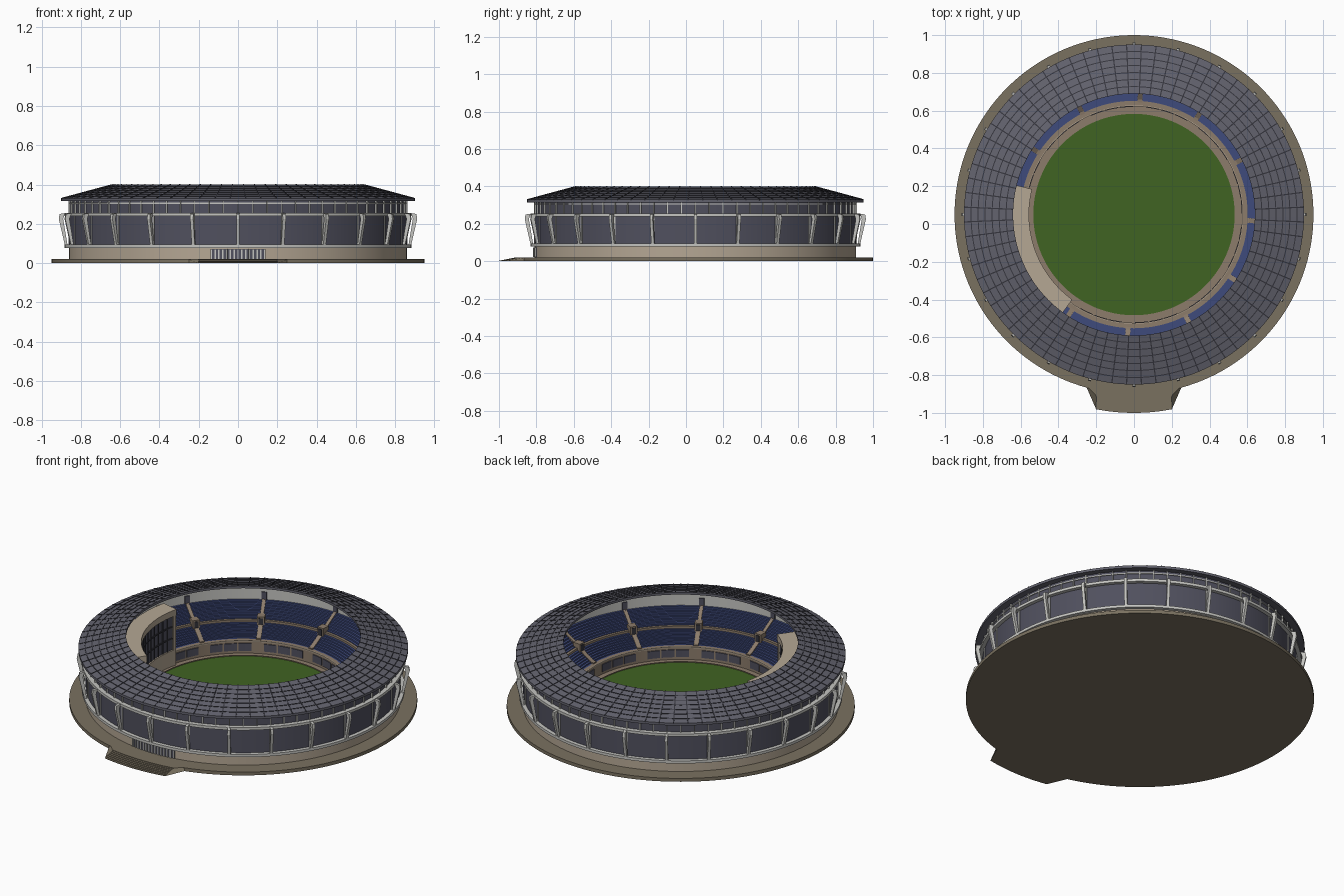
import bpy, bmesh, math
from math import radians, sin, cos

if "Cube" in bpy.data.objects:
    bpy.data.objects.remove(bpy.data.objects["Cube"])

CY = 0.05          # centre of the bowl


def material(name, hexcol):
    m = bpy.data.materials.new(name)
    c = [int(hexcol[i:i + 2], 16) / 255 for i in (0, 2, 4)]
    m.diffuse_color = [((v + 0.055) / 1.055) ** 2.4 if v > 0.04 else v / 12.92 for v in c] + [1]
    m.use_nodes = True
    m.node_tree.nodes["Principled BSDF"].inputs["Base Color"].default_value = m.diffuse_color
    return m


PAVING = material("paving", "7a7160")
BEIGE = material("beige_stone", "b5a794")
ROOF = material("roof_grey", "62626d")
SEAM = material("seam_dark", "35353d")
GLASS = material("dark_glass", "50505e")
TRIM = material("light_trim", "c4c4c0")
SEAT = material("seat_blue", "3f4b7c")
GRASS = material("grass", "406322")
TRACK = material("track_tan", "8c7c6b")


def finish(name, bm, mat, smooth=False):
    bmesh.ops.recalc_face_normals(bm, faces=bm.faces)
    me = bpy.data.meshes.new(name)
    bm.to_mesh(me)
    bm.free()
    me.materials.append(mat)
    ob = bpy.data.objects.new(name, me)
    bpy.context.collection.objects.link(ob)
    if smooth:
        bpy.ops.object.select_all(action='DESELECT')
        ob.select_set(True)
        bpy.context.view_layer.objects.active = ob
        bpy.ops.object.shade_smooth_by_angle(angle=radians(15))
    return ob


def lathe(name, prof, mat, a0=0, a1=360, n=144, bm=None):
    """Revolve a closed (r, z) profile about the bowl axis; caps partial sweeps."""
    own = bm is None
    bm = bm or bmesh.new()
    full = a1 - a0 >= 360
    rings = []
    for i in range(n if full else n + 1):
        a = radians(a0 + (a1 - a0) * i / n)
        rings.append([bm.verts.new((r * cos(a), CY + r * sin(a), z)) for r, z in prof])
    k = len(prof)
    for i in range(n):
        p, q = rings[i], rings[(i + 1) % len(rings)]
        for j in range(k):
            bm.faces.new((p[j], p[(j + 1) % k], q[(j + 1) % k], q[j]))
    if not full:
        bm.faces.new(rings[0])
        bm.faces.new(rings[-1])
    if own:
        return finish(name, bm, mat, True)


def box_prof(r0, r1, z0, z1):
    return [(r0, z0), (r1, z0), (r1, z1), (r0, z1)]


def radial(name, prof, width, angles, mat):
    """Extrude an (r, z) profile sideways and repeat it at the given angles."""
    bm = bmesh.new()
    for d in angles:
        a = radians(d)
        sides = []
        for s in (-width / 2, width / 2):
            sides.append([bm.verts.new((r * cos(a) - s * sin(a), CY + r * sin(a) + s * cos(a), z))
                          for r, z in prof])
        k = len(prof)
        for j in range(k):
            bm.faces.new((sides[0][j], sides[0][(j + 1) % k], sides[1][(j + 1) % k], sides[1][j]))
        bm.faces.new(sides[0])
        bm.faces.new(sides[1])
    return finish(name, bm, mat)


def disc(name, r, z0, z1, mat):
    bm = bmesh.new()
    bmesh.ops.create_cone(bm, cap_ends=True, segments=144, radius1=r, radius2=r, depth=z1 - z0)
    bmesh.ops.translate(bm, verts=bm.verts, vec=(0, CY, (z0 + z1) / 2))
    return finish(name, bm, mat, True)


def tier(name, r0, z0, r1, z1, rows):
    """Stepped seating ring."""
    prof = [(r0, 0.02)]
    for i in range(rows):
        z = z0 + (z1 - z0) * i / (rows - 1)
        prof += [(r0 + (r1 - r0) * i / rows, z), (r0 + (r1 - r0) * (i + 1) / rows, z)]
    prof.append((r1, 0.02))
    return lathe(name, prof, SEAT)


# Ground slab, track and pitch
disc("ground_slab", 0.95, 0, 0.02, PAVING)
lathe("track", box_prof(0.53, 0.58, 0.015, 0.026), TRACK)
disc("pitch", 0.535, 0.015, 0.028, GRASS)
lathe("pitch_kerb", box_prof(0.533, 0.538, 0.02, 0.032), TRACK)

# Flared entrance steps at the front
steps = [(0.92, 0)]
for i in range(7):
    z = 0.02 - 0.0028 * i
    steps += [(0.97 + 0.08 * (i - 1) / 6 if i else 0.92, z), (0.97 + 0.08 * i / 6, z)]
steps.append((1.05, 0))
apron = lathe("entrance_steps", steps, PAVING, -101, -79, 16)
for v in apron.data.vertices:
    r = math.hypot(v.co.x, v.co.y - CY)
    v.co.x *= 1.06 + 0.4 * max(0, (0.985 - r) / 0.065) ** 1.5 if r < 0.985 else 1.06 - 0.06 * (r - 0.985) / 0.065

# Outer walls
lathe("plinth_wall", box_prof(0.83, 0.86, 0.02, 0.08), BEIGE)
lathe("facade_glass", box_prof(0.835, 0.86, 0.08, 0.25), GLASS)
lathe("lower_ledge", box_prof(0.84, 0.882, 0.078, 0.094), TRIM)
lathe("upper_ledge", box_prof(0.84, 0.882, 0.24, 0.256), TRIM)
lathe("clerestory_glass", box_prof(0.835, 0.855, 0.25, 0.325), GLASS)
lathe("clerestory_rail", box_prof(0.84, 0.86, 0.302, 0.308), TRIM)
radial("clerestory_mullions", box_prof(0.85, 0.863, 0.255, 0.322), 0.007, range(0, 360, 5), TRIM)
radial("facade_mullions", box_prof(0.85, 0.864, 0.09, 0.245), 0.01, range(0, 360, 15), TRIM)
radial("leaning_columns",
       [(0.868, 0.094), (0.882, 0.094), (0.912, 0.225), (0.908, 0.25), (0.88, 0.254), (0.89, 0.225)],
       0.016, range(0, 360, 15), TRIM)

# Front entrance doors
lathe("entrance_glass", box_prof(0.855, 0.864, 0.022, 0.073), GLASS, -99.3, -80.7, 12)
radial("entrance_bars", box_prof(0.86, 0.869, 0.022, 0.073), 0.007,
       [-99 + 18 * i / 14 for i in range(15)], TRIM)

# Roof ring with raised seams
lathe("roof", [(0.9, 0.315), (0.9, 0.33), (0.64, 0.4), (0.64, 0.386), (0.86, 0.32)], ROOF)


def roof_z(r):
    return 0.4 - 0.07 * (r - 0.64) / 0.26


radial("roof_radial_seams",
       [(0.64, 0.395), (0.64, 0.402), (0.9, 0.332), (0.9, 0.325)], 0.006,
       [i * 5 + 2.5 for i in range(72)], SEAM)
bm = bmesh.new()
for i in range(1, 7):
    r = 0.64 + 0.26 * i / 7
    lathe("", [(r - 0.0025, roof_z(r) - 0.003), (r + 0.0025, roof_z(r) - 0.003),
               (r + 0.0025, roof_z(r) + 0.0015), (r - 0.0025, roof_z(r) + 0.0025)], SEAM, bm=bm)
finish("roof_ring_seams", bm, SEAM)

# Seating bowl
AISLES = [27 + 30 * i for i in range(12)]
lathe("pitch_wall", box_prof(0.575, 0.602, 0.02, 0.1), TRACK)
lathe("pitch_wall_cap", box_prof(0.573, 0.578, 0.096, 0.102), BEIGE)
bm = bmesh.new()
for a in AISLES:
    for k in range(3):
        lathe("", box_prof(0.570, 0.577, 0.042, 0.086), GLASS, a + 3.5 + k * 8, a + 10.5 + k * 8, 4, bm)
finish("pitch_wall_panels", bm, GLASS)
tier("lower_seats", 0.60, 0.10, 0.70, 0.155, 8)
lathe("cross_aisle", box_prof(0.70, 0.715, 0.02, 0.168), TRACK)
tier("upper_seats", 0.715, 0.172, 0.82, 0.238, 8)
radial("lower_stairs", [(0.595, 0.05), (0.595, 0.106), (0.61, 0.108), (0.705, 0.166), (0.705, 0.05)],
       0.026, AISLES, TRACK)
radial("upper_stairs", [(0.71, 0.1), (0.71, 0.175), (0.82, 0.246), (0.82, 0.1)], 0.02, AISLES, TRACK)
radial("stair_portals", box_prof(0.683, 0.73, 0.1, 0.196), 0.042, AISLES, TRACK)
radial("portal_openings", box_prof(0.680, 0.686, 0.15, 0.188), 0.024, AISLES, SEAM)
lathe("rear_wall", box_prof(0.82, 0.836, 0.02, 0.334), TRIM)
radial("rear_doors", box_prof(0.814, 0.822, 0.236, 0.285), 0.03, AISLES, GLASS)

# Press box on the left side
A0, A1 = 166, 234
lathe("press_box_roof", box_prof(0.556, 0.66, 0.325, 0.362), BEIGE, A0, A1, 32)
lathe("press_box_glass", box_prof(0.568, 0.66, 0.1, 0.33), GLASS, A0 + 1, A1 - 1, 32)
lathe("press_box_base", box_prof(0.56, 0.66, 0.026, 0.12), BEIGE, A0, A1, 32)
for z in (0.185, 0.255):
    lathe("press_box_floor", box_prof(0.563, 0.6, z, z + 0.008), SEAM, A0 + 1, A1 - 1, 32)
for a in (A0, A1 - 2):
    lathe("press_box_end_wall", box_prof(0.558, 0.70, 0.026, 0.34), BEIGE, a, a + 2, 2)
radial("press_box_mullions", box_prof(0.563, 0.572, 0.12, 0.326), 0.005,
       [A0 + 6 + 4 * i for i in range(15)], SEAM)
